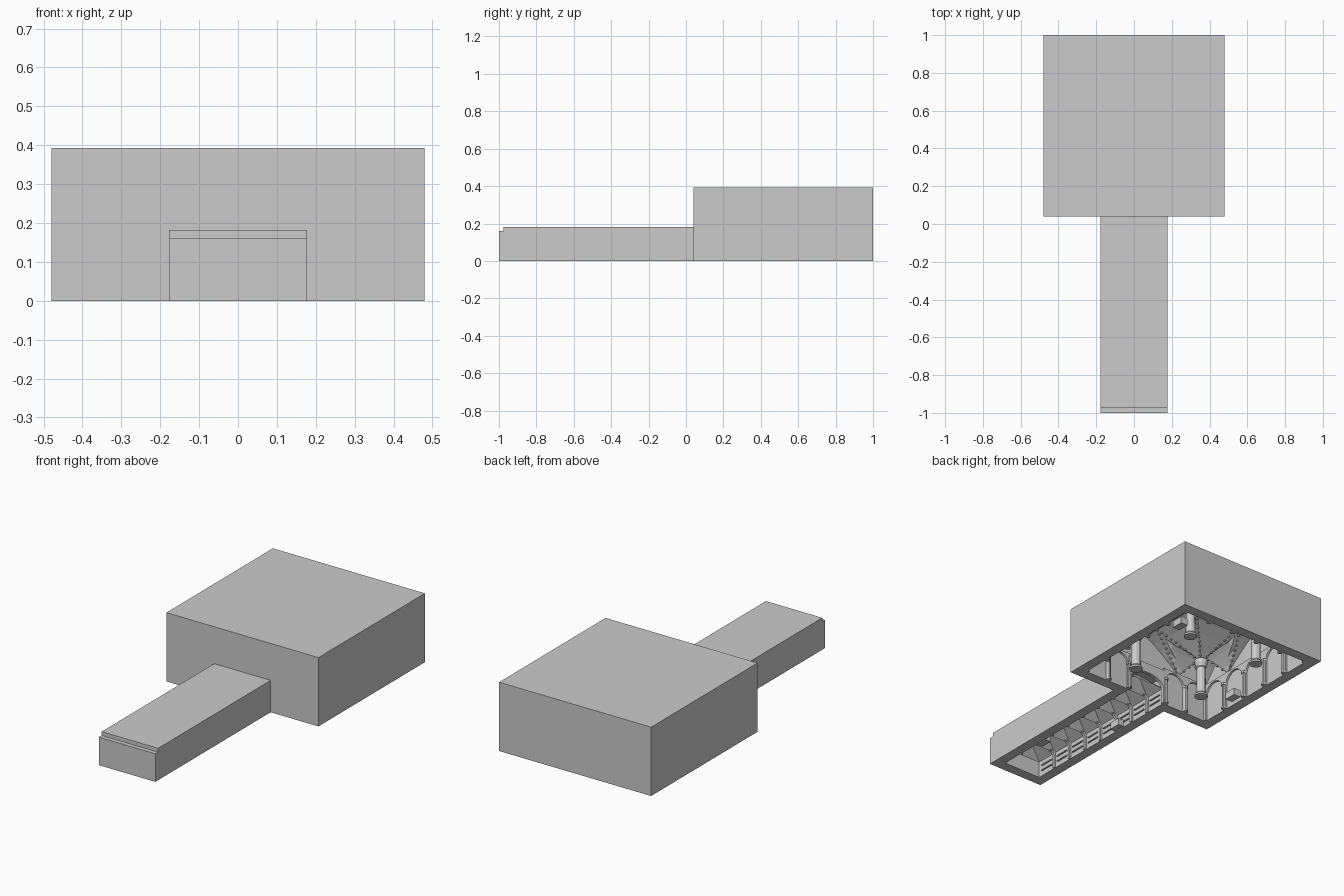
import bpy, bmesh, math
from mathutils import Matrix, Vector

if "Cube" in bpy.data.objects:
    bpy.data.objects.remove(bpy.data.objects["Cube"])

stone = bpy.data.materials.new("grey_stone")
stone.diffuse_color = (0.6, 0.6, 0.6, 1)
stone.use_nodes = True
stone.node_tree.nodes["Principled BSDF"].inputs["Base Color"].default_value = stone.diffuse_color


def make(name, bm):
    bmesh.ops.recalc_face_normals(bm, faces=bm.faces)
    me = bpy.data.meshes.new(name)
    bm.to_mesh(me)
    bm.free()
    me.materials.append(stone)
    ob = bpy.data.objects.new(name, me)
    bpy.context.collection.objects.link(ob)
    return ob


def add_box(bm, x0, x1, y0, y1, z0, z1):
    m = Matrix.Translation(((x0 + x1) / 2, (y0 + y1) / 2, (z0 + z1) / 2))
    bmesh.ops.create_cube(bm, size=1, matrix=m @ Matrix.Diagonal((x1 - x0, y1 - y0, z1 - z0, 1)))


def box(name, *dims):
    bm = bmesh.new()
    add_box(bm, *dims)
    return make(name, bm)


def add_prism(bm, pts, depth, matrix):
    """Closed outline in local x/z, extruded along local y."""
    front = [bm.verts.new(matrix @ Vector((x, 0, z))) for x, z in pts]
    back = [bm.verts.new(matrix @ Vector((x, depth, z))) for x, z in pts]
    bm.faces.new(front)
    bm.faces.new(back[::-1])
    for i in range(len(pts)):
        j = (i + 1) % len(pts)
        bm.faces.new((front[i], back[i], back[j], front[j]))


def add_arch(bm, width, height, r, spring, rise, depth, matrix, n=10):
    """Rectangular panel with an arched opening."""
    w = width / 2
    pts = [(-r, 0), (-w, 0), (-w, height), (w, height), (w, 0), (r, 0)]
    pts += [(r * math.cos(math.pi * i / n), spring + rise * math.sin(math.pi * i / n))
            for i in range(n + 1)]
    add_prism(bm, pts, depth, matrix)


def place(x, y, angle=0):
    return Matrix.Translation((x, y, 0)) @ Matrix.Rotation(math.radians(angle), 4, 'Z')


def cut(ob, cutter):
    mod = ob.modifiers.new("cut", 'BOOLEAN')
    mod.operation = 'DIFFERENCE'
    mod.solver = 'EXACT'
    mod.object = cutter
    bpy.context.view_layer.objects.active = ob
    bpy.ops.object.modifier_apply(modifier=mod.name)


def pointed(t):
    return 1 - abs(t) ** 1.15


def add_vault(bm, x0, x1, y0, y1, spring, rx, ry, n=8):
    """Pointed groin vault over one bay: the higher of two crossing tents."""
    t = [2 * i / n - 1 for i in range(n + 1)]
    g = [[bm.verts.new(((x0 + x1) / 2 + u * (x1 - x0) / 2, (y0 + y1) / 2 + v * (y1 - y0) / 2,
                        spring + max(rx * pointed(u), ry * pointed(v)))) for v in t] for u in t]
    for i in range(n):
        for j in range(n):
            a, b, c, d = g[i][j], g[i + 1][j], g[i + 1][j + 1], g[i][j + 1]
            same = (i < n / 2) == (j < n / 2)
            for f in ((a, b, c), (a, c, d)) if same else ((a, b, d), (b, c, d)):
                bm.faces.new(f)


# outer shells, open underneath
hall = box("hall_shell", -.48, .48, .04, 1, 0, .393)
bm = bmesh.new()
side = [(-1, 0), (.04, 0), (.04, .182), (-.975, .182), (-.975, .16), (-1, .16)]
add_prism(bm, side, .356, place(.178, 0, 90))
corridor = make("corridor_shell", bm)
hall_void = box("hall_cutter", -.42, .42, .10, .94, -.1, .38)
corridor_void = box("corridor_cutter", -.12, .12, -.94, .12, -.1, .165)
cut(hall, hall_void)
cut(hall, corridor_void)
cut(corridor, corridor_void)
for c in (hall_void, corridor_void):
    bpy.data.objects.remove(c)

# hall vaults with beaded diagonal ribs, three by three bays
vault, ribs = bmesh.new(), bmesh.new()
xs = [-.42, -.23, .23, .42]
ys = [.10, .29, .75, .94]
rises = [.11, .16, .11]
for i in range(3):
    for j in range(3):
        x0, x1, y0, y1 = xs[i], xs[i + 1], ys[j], ys[j + 1]
        add_vault(vault, x0, x1, y0, y1, .215, rises[i], rises[j])
        n = round(math.hypot(x1 - x0, y1 - y0) / .027)
        for s in (-1, 1):
            for k in range(n + 1):
                t = -.95 + 1.9 * k / n
                z = .212 + max(rises[i], rises[j]) * pointed(t)
                m = place((x0 + x1 + t * (x1 - x0)) / 2, (y0 + y1 + s * t * (y1 - y0)) / 2, 45)
                bmesh.ops.create_icosphere(ribs, subdivisions=1, radius=.008,
                                           matrix=m @ Matrix.Translation((0, 0, z)))
make("hall_vault", vault)
make("vault_ribs", ribs)

# columns with base, shaft and capital
for k, (x, y) in enumerate([(sx * .23, .52 + sy * .23) for sx in (-1, 1) for sy in (-1, 1)]):
    bm = bmesh.new()
    prof = [(0, .0), (.037, .0), (.037, .01), (.027, .022), (.025, .175),
            (.029, .18), (.029, .186), (.036, .205), (.036, .225), (0, .225)]
    n = 12
    rings = [[bm.verts.new((x + r * math.cos(2 * math.pi * i / n),
                            y + r * math.sin(2 * math.pi * i / n), z)) for i in range(n)]
             for r, z in prof]
    for a, b in zip(rings, rings[1:]):
        for i in range(n):
            bm.faces.new((a[i], a[(i + 1) % n], b[(i + 1) % n], b[i]))
    bmesh.ops.remove_doubles(bm, verts=bm.verts, dist=1e-5)
    make(f"column_{k + 1}", bm)

# blind arcades along the hall walls
bm = bmesh.new()
bay = .168
arch = (.070, .14, .068, .012)
for i in range(5):
    d = (i - 2) * bay
    for m in (place(-.42, .52 + d, -90), place(.42, .52 + d, 90), place(d, .94, 180)):
        add_arch(bm, bay, .217, *arch, m)
for x in (-.345, -.195, .195, .345):
    add_arch(bm, .15, .217, .063, .145, .062, .012, place(x, .10))
make("hall_arcade", bm)

# slender half columns between the arches
bm = bmesh.new()
spots = [(s * .408, .52 + (i - 2.5) * bay) for s in (-1, 1) for i in range(1, 5)]
spots += [((i - 2.5) * bay, .928) for i in range(1, 5)]
spots += [(s * x, .112) for s in (-1, 1) for x in (.13, .27)]
for x, y in spots:
    for r, z0, z1 in ((.010, 0, .145), (.014, .145, .158), (.014, 0, .01)):
        bmesh.ops.create_cone(bm, cap_ends=True, segments=8, radius1=r, radius2=r, depth=z1 - z0,
                              matrix=Matrix.Translation((x, y, (z0 + z1) / 2)))
make("wall_columns", bm)

# portal between hall and corridor
bm = bmesh.new()
add_arch(bm, .26, .20, .112, .09, .055, .02, place(0, .095))
make("portal_arch", bm)

# corridor vaults, cross arches and wall shelves
vault, ribs, shelves = bmesh.new(), bmesh.new(), bmesh.new()
step = .13
for i in range(8):
    y = -.94 + i * step
    # pyramid ceiling over each bay
    base = [vault.verts.new(p) for p in ((-.12, y, .095), (.12, y, .095),
                                         (.12, y + step, .095), (-.12, y + step, .095))]
    apex = vault.verts.new((0, y + step / 2, .164))
    for k in range(4):
        vault.faces.new((base[k], base[(k + 1) % 4], apex))
    if i:
        add_arch(ribs, .24, .13, .110, .075, .04, .014, place(0, y - .007))
    for x0, x1 in ((-.12, -.113), (.113, .12)):
        for z in (.032, .064):
            add_box(shelves, x0, x1, y + .024, y + step - .024, z - .003, z + .003)
make("corridor_vault", vault)
make("corridor_arches", ribs)
make("corridor_shelves", shelves)

# stone chests on the floor
for k, (x, y, w, l) in enumerate([(-.372, .39, .045, .07), (.345, .80, .045, .07),
                                  (-.097, -.26, .034, .07), (.097, -.64, .034, .07)]):
    bm = bmesh.new()
    add_box(bm, x - w / 2, x + w / 2, y - l / 2, y + l / 2, 0, .04)
    make(f"stone_chest_{k + 1}", bm)
